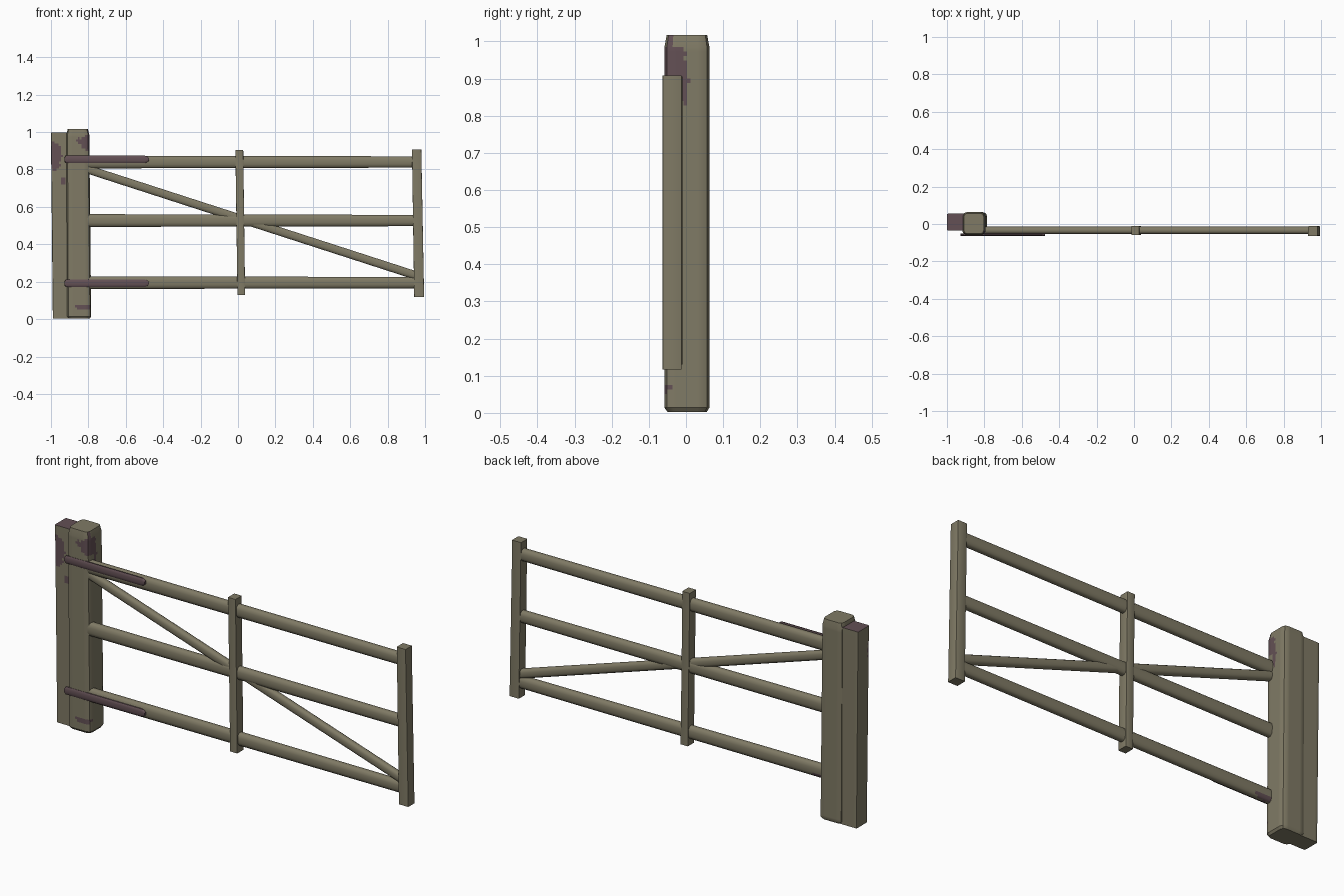
import bpy, bmesh, math
from mathutils import Vector

if "Cube" in bpy.data.objects:
    bpy.data.objects.remove(bpy.data.objects["Cube"])


def material(name, rgb):
    m = bpy.data.materials.new(name)
    m.diffuse_color = (*rgb, 1)
    m.use_nodes = True
    m.node_tree.nodes["Principled BSDF"].inputs["Base Color"].default_value = m.diffuse_color
    return m


WOOD = material("weathered_wood", (0.215, 0.195, 0.130))
RUST = material("rusty_purple", (0.125, 0.080, 0.090))


def loft(name, rings, mat, patches=(), angle=35):
    """Skin closed rings of points, cap both ends, tint faces inside ellipsoid patches."""
    bm = bmesh.new()
    vs = [[bm.verts.new(p) for p in r] for r in rings]
    n = len(vs[0])
    for a, b in zip(vs, vs[1:]):
        for i in range(n):
            j = (i + 1) % n
            bm.faces.new((a[i], a[j], b[j], b[i]))
    bm.faces.new(vs[0][::-1])
    bm.faces.new(vs[-1])
    bmesh.ops.recalc_face_normals(bm, faces=bm.faces[:])
    for f in bm.faces:
        c = f.calc_center_median()
        for centre, radii in patches:
            d = sum(((c[k] - centre[k]) / radii[k]) ** 2 for k in range(3))
            if d < 1 + 0.25 * math.sin(c.z * 190 + c.x * 150 + c.y * 120):
                f.material_index = 1
    me = bpy.data.meshes.new(name)
    bm.to_mesh(me)
    bm.free()
    ob = bpy.data.objects.new(name, me)
    bpy.context.collection.objects.link(ob)
    me.materials.append(mat)
    if patches:
        me.materials.append(RUST)
    bpy.ops.object.select_all(action='DESELECT')
    ob.select_set(True)
    bpy.context.view_layer.objects.active = ob
    bpy.ops.object.shade_smooth_by_angle(angle=math.radians(angle))
    return ob


def rect(z, x0, x1, y0, y1, r, side=1, arc=2):
    """Rounded rectangle ring at height z; each side split into equal parts."""
    pts = []
    corners = [(x1 - r, y1 - r), (x0 + r, y1 - r), (x0 + r, y0 + r), (x1 - r, y0 + r)]
    for k in range(4):
        cx, cy = corners[k]
        for s in range(arc + 1):
            a = math.pi / 2 * (k + s / arc)
            pts.append(Vector((cx + r * math.cos(a), cy + r * math.sin(a), z)))
        nx, ny = corners[(k + 1) % 4]
        a = math.pi / 2 * (k + 1)
        p = pts[-1]
        q = Vector((nx + r * math.cos(a), ny + r * math.sin(a), z))
        pts += [p.lerp(q, s / side) for s in range(1, side)]
    return pts


def post(name, keys, levels, side, patches=()):
    """Post through key sections (z, x0, x1, y0, y1, r), longest span cut in levels."""
    rings = []
    for a, b in zip(keys, keys[1:]):
        n = levels if b[0] - a[0] > 0.5 else 1
        for i in range(n):
            t = i / n
            rings.append(rect(*[u + (v - u) * t for u, v in zip(a, b)], side))
    rings.append(rect(*keys[-1], side))
    return loft(name, rings, WOOD, patches)


def bar(name, p0, p1, h0, h1, depth, mat, segs=1, round_end=False, patches=()):
    """Oval bar in the xz plane between two points."""
    p0, p1 = Vector(p0), Vector(p1)
    d = (p1 - p0).normalized()
    up = Vector((-d.z, 0, d.x))
    ts = [(i / segs, 1) for i in range(segs + 1)]
    if round_end:
        ts = [(0, .45), (.015, 1), (.955, 1), (.98, .8), (1, .4)]
    rings = []
    for t, s in ts:
        c, h = p0.lerp(p1, t), (h0 + (h1 - h0) * t) * s
        ring = []
        for k in range(12):
            a = math.tau * (k + .5) / 12
            ca, sa = math.cos(a), math.sin(a)
            e = lambda v: math.copysign(abs(v) ** 0.75, v)   # squarish oval
            ring.append(c + up * (e(sa) * h / 2) + Vector((0, e(ca) * depth / 2, 0)))
        rings.append(ring)
    return loft(name, rings, mat, patches, 40)


# Gate posts
post("main_post", [
    (0.003, -0.905, -0.793, -0.050, 0.056, 0.018),
    (0.014, -0.913, -0.785, -0.058, 0.063, 0.022),
    (0.985, -0.918, -0.795, -0.058, 0.063, 0.022),
    (1.017, -0.910, -0.803, -0.052, 0.057, 0.018)], 80, 8, [
    ((-0.80, -0.03, 0.95), (0.02, 0.03, 0.055)),
    ((-0.80, -0.005, 0.88), (0.02, 0.012, 0.06)),
    ((-0.815, -0.058, 0.94), (0.028, 0.02, 0.035)),
    ((-0.85, -0.058, 0.95), (0.012, 0.01, 0.022)),
    ((-0.82, -0.058, 0.063), (0.05, 0.02, 0.015)),
    ((-0.785, -0.062, 0.47), (0.02, 0.012, 0.10))])
hanging = post("back_post", [
    (0.003, -0.990, -0.890, -0.033, 0.053, 0.006),
    (0.975, -1.000, -0.895, -0.035, 0.055, 0.006),
    (0.998, -1.000, -0.895, -0.035, 0.055, 0.006)], 80, 8, [
    ((-0.98, -0.035, 0.87), (0.035, 0.015, 0.078)),
    ((-0.935, -0.035, 0.74), (0.01, 0.01, 0.02)),
    ((-0.947, 0.01, 0.998), (0.05, 0.05, 0.005))])

# Horizontal rails
for name, z, patch in (("top_rail", 0.84, ()), ("middle_rail", 0.527, ()),
                       ("bottom_rail", 0.195, [((-0.75, -0.02, 0.175), (0.045, 0.02, 0.02))])):
    bar(name, (-0.82, -0.034, z), (0.95, -0.034, z), 0.070, 0.062, 0.042, WOOD, 100, patches=patch)

# Diagonal brace
bar("diagonal_brace", (-0.82, -0.034, 0.806), (0.955, -0.034, 0.232), 0.046, 0.046, 0.036, WOOD)

# Leaning uprights
post("middle_upright", [(0.13, -0.003, 0.038, -0.060, -0.010, 0.002),
                        (0.905, -0.014, 0.028, -0.060, -0.010, 0.002)], 1, 1)
post("end_upright", [(0.117, 0.942, 0.995, -0.063, -0.012, 0.002),
                     (0.908, 0.930, 0.980, -0.063, -0.012, 0.002)], 1, 1)

# Hinge straps
for name, z in (("upper_hinge", 0.854), ("lower_hinge", 0.192)):
    bar(name, (-0.928, -0.057, z), (-0.477, -0.057, z), 0.040, 0.040, 0.014, RUST, round_end=True)
